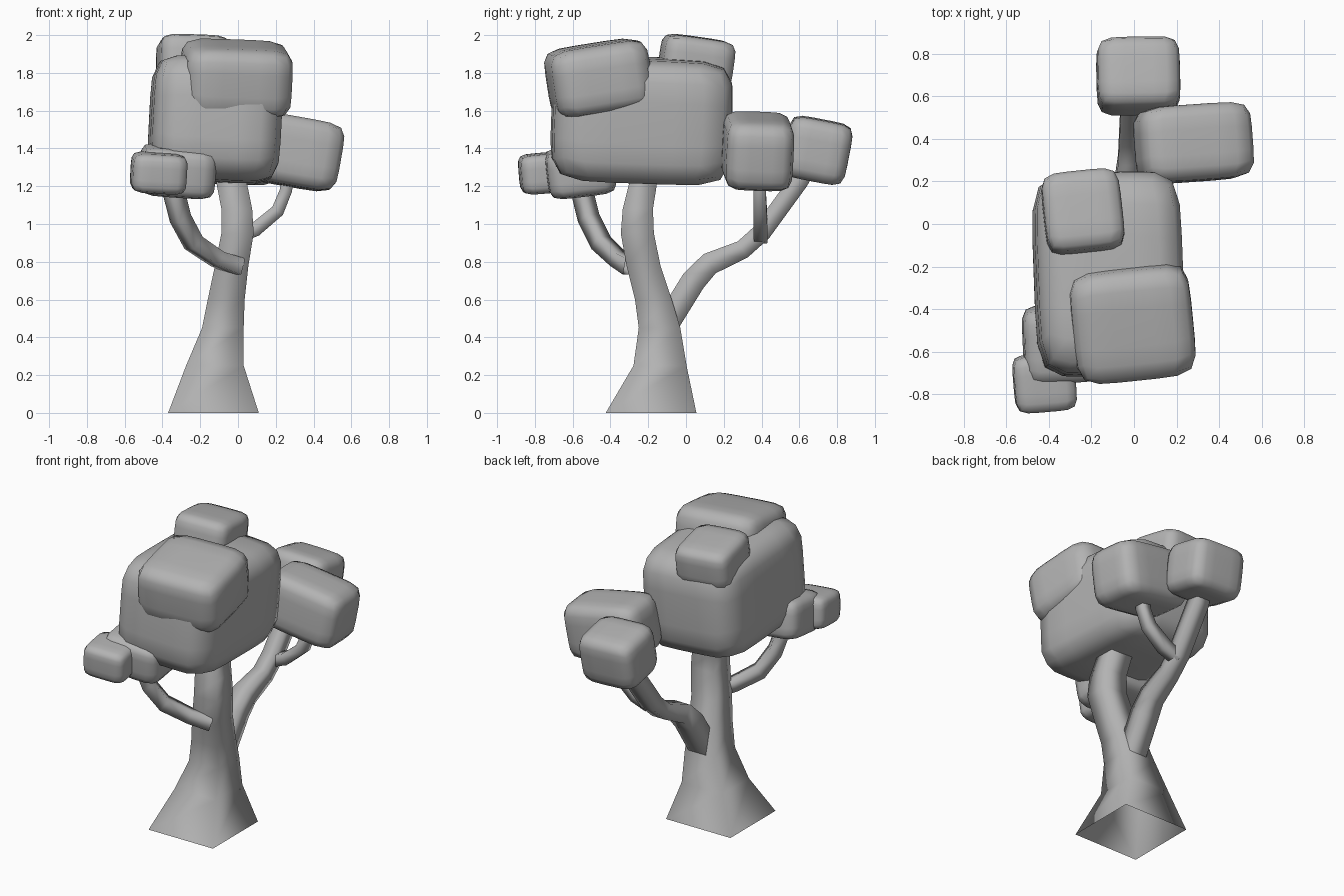
import bpy, bmesh
from math import radians
from mathutils import Vector, Euler

cube = bpy.data.objects.get("Cube")
if cube:
    bpy.data.objects.remove(cube, do_unlink=True)

grey = bpy.data.materials.new("plain_grey")
grey.use_nodes = True
grey.diffuse_color = (0.45, 0.45, 0.45, 1)
grey.node_tree.nodes["Principled BSDF"].inputs["Base Color"].default_value = grey.diffuse_color


def add_object(name, bm):
    bmesh.ops.recalc_face_normals(bm, faces=bm.faces)
    mesh = bpy.data.meshes.new(name)
    for face in bm.faces:
        face.smooth = True
    bm.to_mesh(mesh)
    bm.free()
    mesh.materials.append(grey)
    obj = bpy.data.objects.new(name, mesh)
    bpy.context.collection.objects.link(obj)
    return obj


def loft(name, rings):
    """Skin a list of four-cornered rings into an open tube."""
    bm = bmesh.new()
    rows = [[bm.verts.new(p) for p in ring] for ring in rings]
    for low, high in zip(rows, rows[1:]):
        for i in range(4):
            j = (i + 1) % 4
            bm.faces.new((low[i], low[j], high[j], high[i]))
    return add_object(name, bm)


def branch(name, side, points):
    """Square tube along points (x, y, z, width), kept flat to a side direction."""
    path = [Vector(p[:3]) for p in points]
    side = Vector(side).normalized()
    rings = []
    for i, p in enumerate(path):
        along = path[min(i + 1, len(path) - 1)] - path[max(i - 1, 0)]
        up = along.cross(side).normalized()
        h = points[i][3] / 2
        rings.append([p + h * (a * side + b * up)
                      for a, b in ((-1, -1), (1, -1), (1, 1), (-1, 1))])
    return loft(name, rings)


def foliage(name, centre, size, tilt):
    """Soft-cornered, slightly bulging block."""
    bm = bmesh.new()
    bmesh.ops.create_cube(bm, size=2)
    bmesh.ops.subdivide_edges(bm, edges=bm.edges[:], cuts=5, use_grid_fill=True)
    rot = Euler([radians(a) for a in tilt]).to_matrix()
    for v in bm.verts:
        v.co /= sum(abs(c) ** 6 for c in v.co) ** (1 / 6)
        v.co = rot @ Vector([c * s / 2 for c, s in zip(v.co, size)]) + Vector(centre)
    return add_object(name, bm)


# Trunk: height, then left-right and front-back limits of each section
sections = [
    (0, -.37, .11, -.425, .055), (.25, -.275, .03, -.278, .003),
    (.45, -.19, .03, -.25, -.03), (.6, -.16, .035, -.27, -.075),
    (.78, -.122, .055, -.315, -.135), (.95, -.088, .083, -.345, -.17),
    (1.08, -.088, .075, -.335, -.175), (1.3, -.13, .03, -.28, -.14)]
loft("trunk", [[(a, c, z), (b, c, z), (b, d, z), (a, d, z)]
               for z, a, b, c, d in sections])

# Branches
branch("front_branch", (.6, -.8, 0), [
    (.0, -.29, .775, .09), (-.11, -.36, .815, .08), (-.235, -.45, .9, .085),
    (-.305, -.515, 1.03, .085), (-.335, -.545, 1.15, .085), (-.34, -.55, 1.25, .08)])
branch("rear_branch", (1, 0, 0), [
    (-.06, -.09, .49, .13), (-.05, .04, .7, .13), (-.04, .125, .79, .12),
    (-.025, .3, .865, .1), (-.02, .4, .955, .1), (-.01, .6, 1.23, .1),
    (.01, .66, 1.33, .09)])
branch("side_branch", (0, 1, 0), [
    (-.01, .395, .93, .07), (.09, .395, .97, .075), (.21, .393, 1.07, .07),
    (.255, .39, 1.18, .065), (.26, .39, 1.3, .065)])

# Foliage blocks
foliage("main_foliage", (-.12, -.235, 1.55), (.69, .95, .66), (-2, 3, 2))
foliage("front_top_foliage", (-.01, -.46, 1.77), (.57, .53, .37), (9, 2, 6))
foliage("small_top_foliage", (-.24, .055, 1.86), (.37, .38, .26), (-8, 2, 6))
foliage("left_foliage", (.28, .38, 1.385), (.53, .36, .37), (-2, 10, 4))
foliage("rear_foliage", (.02, .695, 1.39), (.39, .34, .33), (-11, 2, 1))
foliage("lower_front_foliage", (-.32, -.56, 1.28), (.4, .36, .26), (7, 4, 3))
foliage("lower_front_small_foliage", (-.42, -.745, 1.27), (.29, .27, .21), (5, 3, 5))
